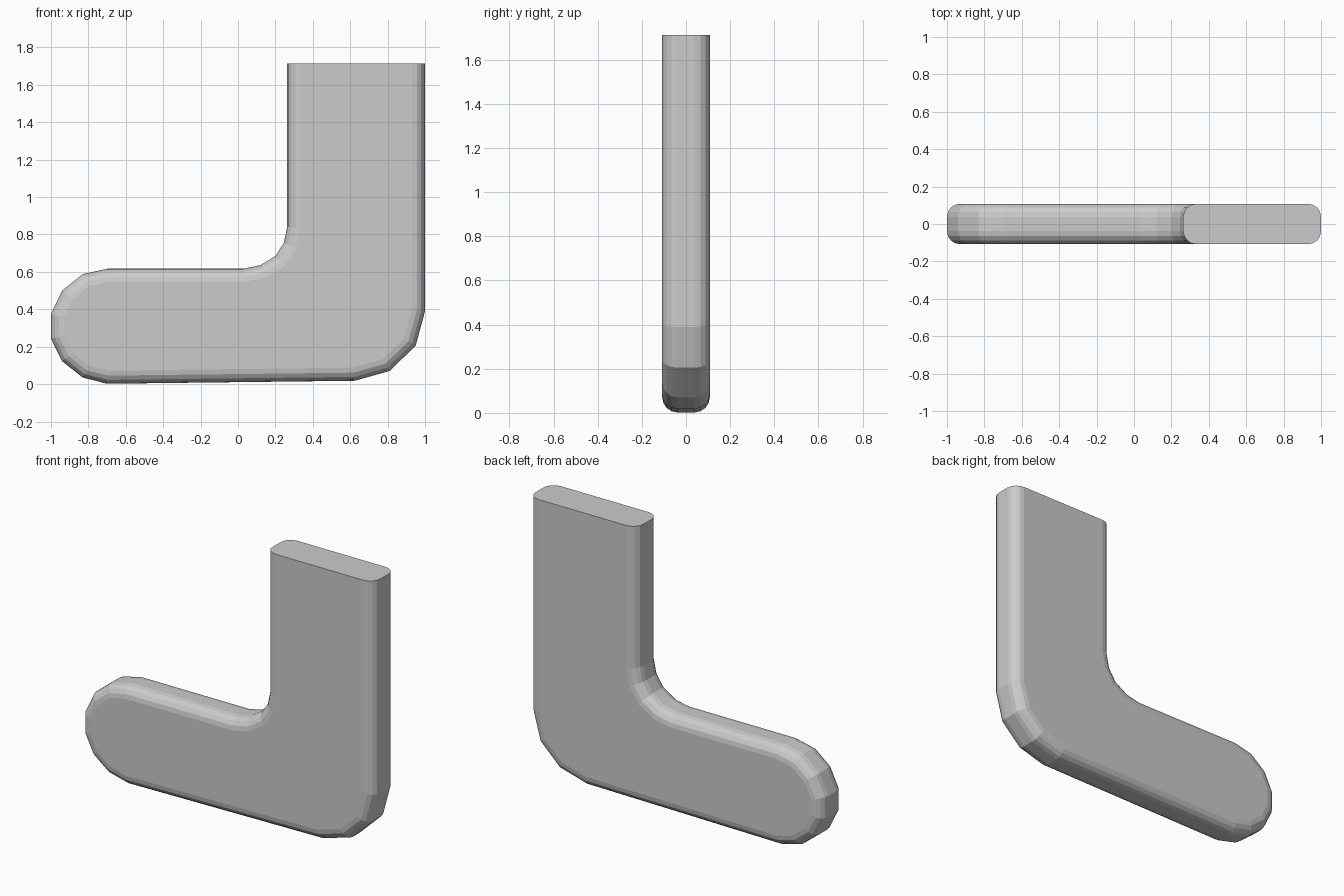
import bpy, bmesh, math
from mathutils import Vector

if "Cube" in bpy.data.objects:
    bpy.data.objects.remove(bpy.data.objects["Cube"])

HALF_Y, RADIUS, SEGS = 0.108, 0.07, 4

# Side outline, open at the cuff: heel side, sole, toe, instep
outline = [Vector(p) for p in (
    (1.0, 1.713), (1.0, 0.39), (0.95, 0.205), (0.81, 0.07), (0.625, 0.018),
    (-0.70, 0.002), (-0.83, 0.035), (-0.94, 0.122), (-1.0, 0.243),
    (-1.0, 0.375), (-0.94, 0.50), (-0.83, 0.588), (-0.70, 0.617),
    (0.03, 0.617), (0.12, 0.636), (0.20, 0.685), (0.245, 0.755),
    (0.263, 0.84), (0.263, 1.713))]


def inset(path, d):
    """Move an open path inward by d, with mitred corners."""
    dirs = [(b - a).normalized() for a, b in zip(path, path[1:])]
    norms = [Vector((v.y, -v.x)) * -1 for v in dirs]
    # the path runs clockwise, so inward is to the right of travel
    norms = [Vector((v.y, -v.x)) for v in dirs]
    out = []
    for i, p in enumerate(path):
        a, b = norms[max(i - 1, 0)], norms[min(i, len(norms) - 1)]
        out.append(p + (a + b) * (d / (1 + a.dot(b))))
    return out


# Rounded edge: (inset, y) stations from front to back
arc = [math.pi / 2 * i / SEGS for i in range(SEGS + 1)]
front = [(RADIUS * (1 - math.sin(t)), -HALF_Y + RADIUS * (1 - math.cos(t))) for t in arc]
stations = front + [(d, -y) for d, y in reversed(front)]

bm = bmesh.new()
rings = [[bm.verts.new((p.x, y, p.y)) for p in inset(outline, d)] for d, y in stations]

# Rounded rim strips
for r, s in zip(rings, rings[1:]):
    for i in range(len(outline) - 1):
        bm.faces.new((r[i], r[i + 1], s[i + 1], s[i]))
# Flat front and back, flat cuff
bm.faces.new(rings[0])
bm.faces.new(rings[-1])
bm.faces.new([r[0] for r in rings] + [r[-1] for r in reversed(rings)])
bmesh.ops.recalc_face_normals(bm, faces=bm.faces)

mesh = bpy.data.meshes.new("sock_body")
bm.to_mesh(mesh)
bm.free()
bpy.context.collection.objects.link(bpy.data.objects.new("sock_body", mesh))
